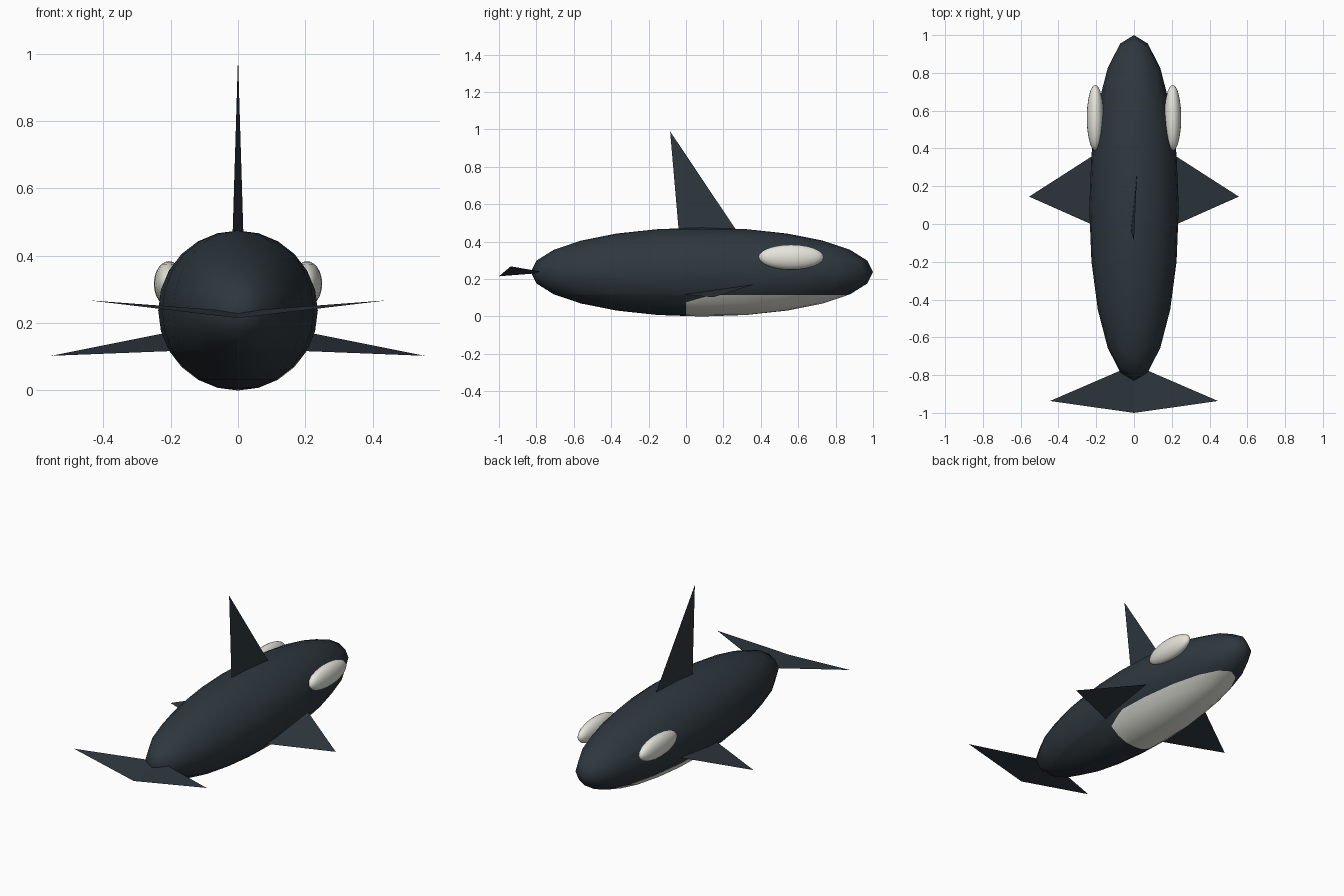
import bpy, bmesh
from mathutils import Vector

if "Cube" in bpy.data.objects:
    bpy.data.objects.remove(bpy.data.objects["Cube"])


def material(name, rgb):
    m = bpy.data.materials.new(name)
    m.diffuse_color = (*rgb, 1)
    m.use_nodes = True
    m.node_tree.nodes["Principled BSDF"].inputs["Base Color"].default_value = m.diffuse_color
    return m


SLATE = material("dark slate", (0.028, 0.039, 0.049))
WHITE = material("off white", (0.78, 0.78, 0.71))


def add_object(name, bm, mats):
    mesh = bpy.data.meshes.new(name)
    bm.to_mesh(mesh)
    bm.free()
    for m in mats:
        mesh.materials.append(m)
    ob = bpy.data.objects.new(name, mesh)
    bpy.context.collection.objects.link(ob)
    return ob


def ellipsoid(centre, radii, segments=20, rings=12):
    bm = bmesh.new()
    bmesh.ops.create_uvsphere(bm, u_segments=segments, v_segments=rings, radius=1)
    for v in bm.verts:
        v.co = Vector([c + r * p for c, r, p in zip(centre, radii, v.co)])
    for f in bm.faces:
        f.smooth = True
    return bm


def sheet(name, points, faces):
    bm = bmesh.new()
    vs = [bm.verts.new(p) for p in points]
    for f in faces:
        bm.faces.new([vs[i] for i in f])
    return add_object(name, bm, [SLATE])


# Body, with the belly patch cut along its borders
body = ellipsoid((0, 0.085, 0.2375), (0.237, 0.915, 0.2375))
borders = [
    (Vector((0, 0, 0.115)), Vector((0, 0, -1))),          # upper border
    (Vector((0, 0.0, 0)), Vector((0, 1, 0))),             # rear border
    (Vector((0, 0.0, 0.075)), Vector((0, 0.3, -1)).normalized()),  # slanted rear corner
]
for co, no in borders:
    bmesh.ops.bisect_plane(body, geom=body.verts[:] + body.edges[:] + body.faces[:],
                           plane_co=co, plane_no=no, dist=1e-5)
for f in body.faces:
    c = f.calc_center_median()
    f.material_index = int(all((c - co).dot(no) > 0 for co, no in borders))
add_object("body", body, [SLATE, WHITE])

# Paired eye patches and side fins
for side, s in (("left", -1), ("right", 1)):
    add_object(side + "_eye_patch",
               ellipsoid((s * 0.205, 0.562, 0.317), (0.045, 0.175, 0.067)), [WHITE])
    order = (0, 1, 2) if s > 0 else (2, 1, 0)
    sheet(side + "_side_fin",
          [(s * 0.15, -0.035, 0.119), (s * 0.555, 0.145, 0.103), (s * 0.15, 0.405, 0.184)],
          [order])

# Back fin, slightly turned
sheet("back_fin", [(0.018, 0.31, 0.40), (0, -0.085, 0.99), (-0.018, -0.034, 0.40)], [(0, 1, 2)])

# Tail flukes
sheet("tail_flukes",
      [(0, -0.745, 0.235), (-0.445, -0.937, 0.268), (0, -1.0, 0.215), (0.445, -0.937, 0.268)],
      [(0, 1, 2), (0, 2, 3)])
